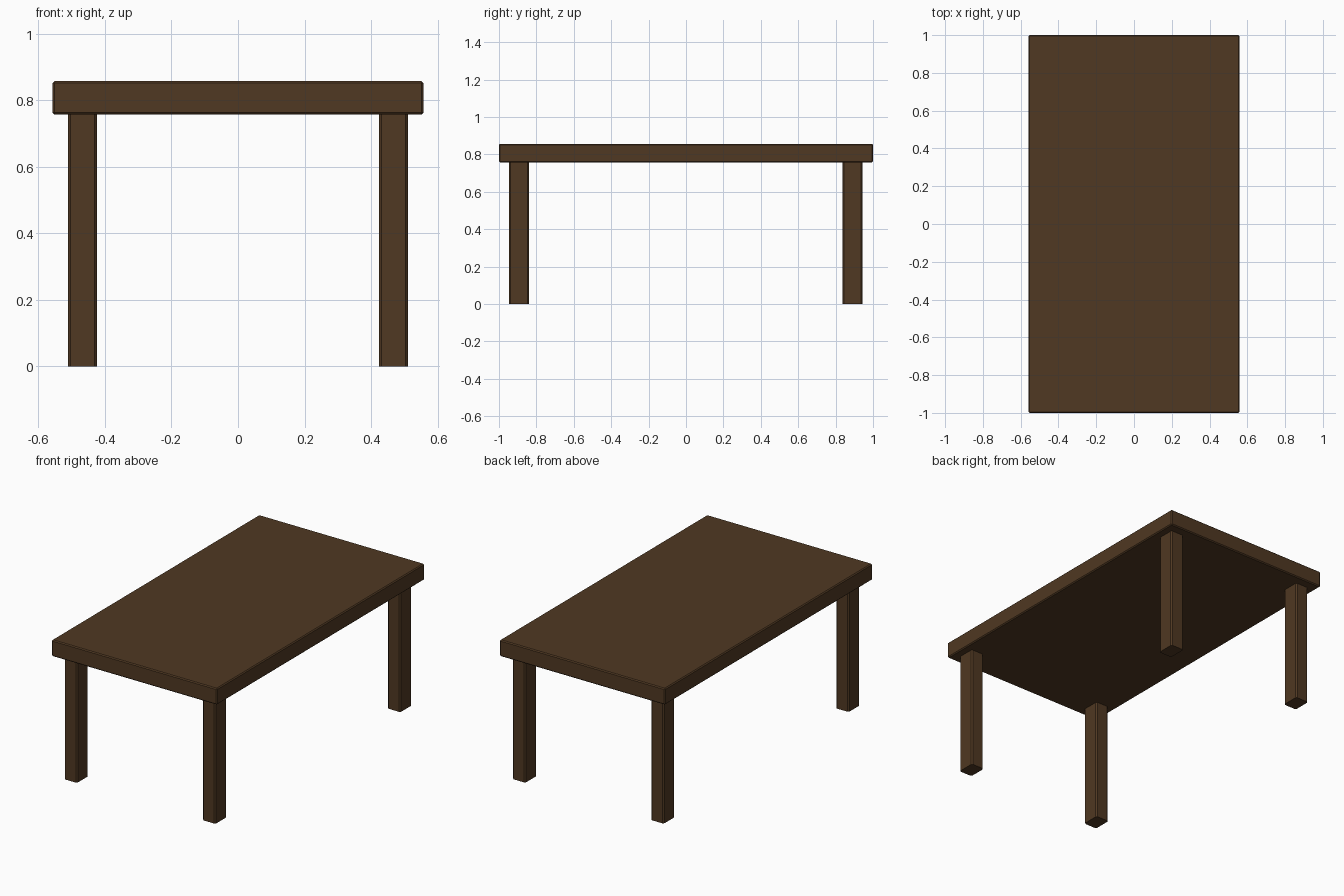
import bpy, bmesh

if "Cube" in bpy.data.objects:
    bpy.data.objects.remove(bpy.data.objects["Cube"])

wood = bpy.data.materials.new("dark_wood")
wood.diffuse_color = (0.08, 0.04, 0.016, 1)
wood.use_nodes = True
wood.node_tree.nodes["Principled BSDF"].inputs["Base Color"].default_value = wood.diffuse_color


def block(name, centre, size, bevel, vertical_only=False):
    """Box with chamfered edges (all of them, or only the upright ones)."""
    bm = bmesh.new()
    bmesh.ops.create_cube(bm, size=1)
    for v in bm.verts:
        v.co = [c + a * s for c, a, s in zip(centre, v.co, size)]
    edges = [e for e in bm.edges
             if not vertical_only or abs(e.verts[0].co.z - e.verts[1].co.z) > 0.01]
    bmesh.ops.bevel(bm, geom=edges, offset=bevel, segments=1,
                    affect='EDGES', profile=0.5)
    mesh = bpy.data.meshes.new(name)
    bm.to_mesh(mesh)
    bm.free()
    mesh.materials.append(wood)
    ob = bpy.data.objects.new(name, mesh)
    bpy.context.collection.objects.link(ob)
    return ob


# Thick slab top
block("table_top", (0, 0, 0.807), (1.116, 2.0, 0.1), 0.006)

# Four corner legs
for yname, y in (("front", -0.893), ("back", 0.89)):
    for xname, x in (("left", -0.467), ("right", 0.467)):
        block(f"{yname}_{xname}_leg", (x, y, 0.38), (0.088, 0.109, 0.76), 0.008, True)
